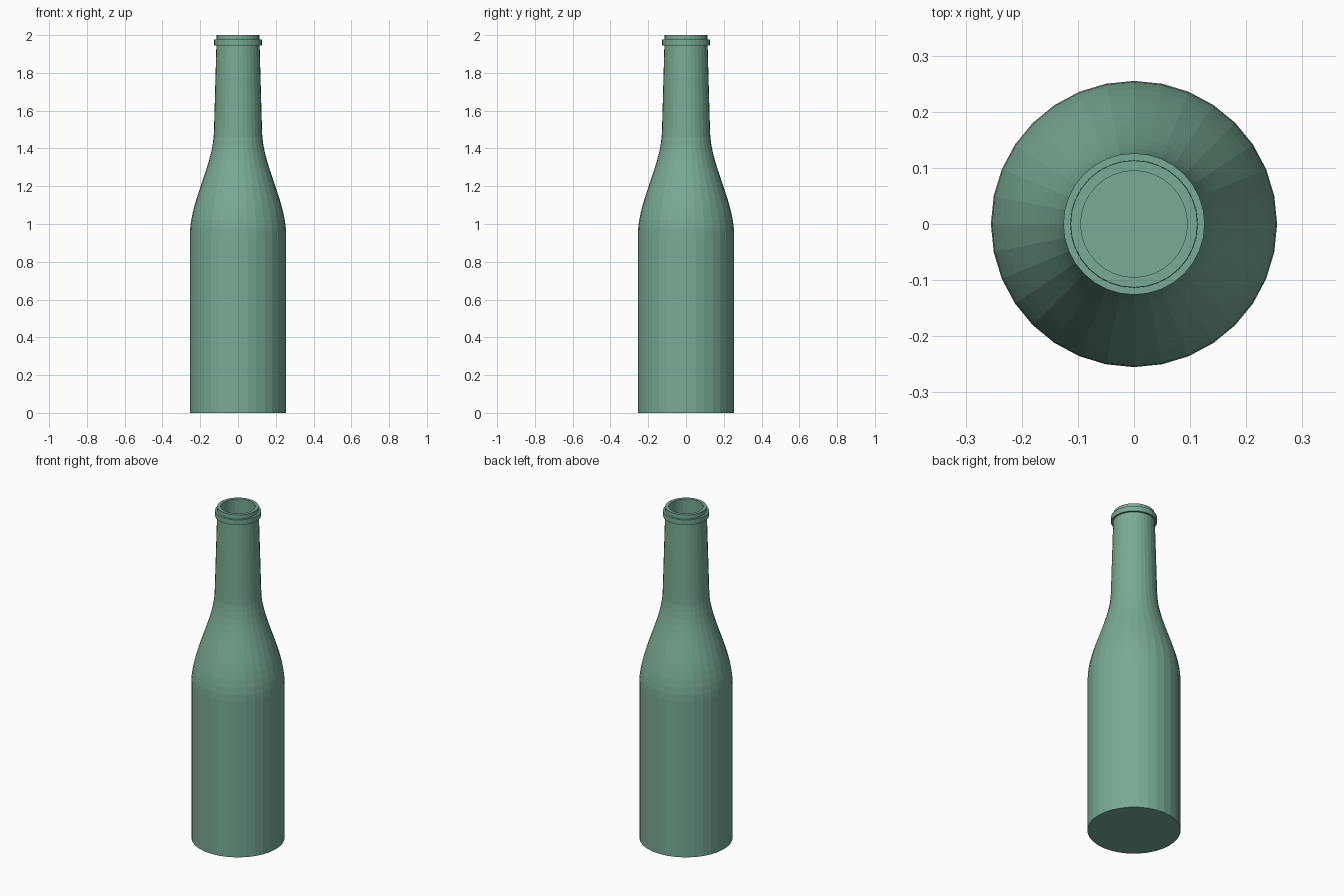
import bpy, bmesh, math

if "Cube" in bpy.data.objects:
    bpy.data.objects.remove(bpy.data.objects["Cube"])

SEGS = 32
WALL = 0.019


def lathe(name, profile, mat, closed=False):
    """Revolve an (r, z) profile around z; r = 0 gives a pole."""
    bm = bmesh.new()
    rings = []
    for r, z in profile:
        if r == 0:
            rings.append([bm.verts.new((0, 0, z))] * SEGS)
        else:
            rings.append([bm.verts.new((r * math.cos(2 * math.pi * i / SEGS),
                                        r * math.sin(2 * math.pi * i / SEGS), z))
                          for i in range(SEGS)])
    pairs = list(zip(rings, rings[1:]))
    if closed:
        pairs.append((rings[-1], rings[0]))
    for a, b in pairs:
        for i in range(SEGS):
            j = (i + 1) % SEGS
            bm.faces.new(list(dict.fromkeys((a[i], a[j], b[j], b[i]))))
    bmesh.ops.recalc_face_normals(bm, faces=bm.faces)
    me = bpy.data.meshes.new(name)
    bm.to_mesh(me)
    bm.free()
    me.materials.append(mat)
    ob = bpy.data.objects.new(name, me)
    bpy.context.collection.objects.link(ob)
    return ob


glass = bpy.data.materials.new("green_glass")
glass.diffuse_color = (0.19, 0.41, 0.30, 1)
glass.use_nodes = True
glass.node_tree.nodes["Principled BSDF"].inputs["Base Color"].default_value = glass.diffuse_color

# Shoulder: smooth S-curve from body radius to neck radius
shoulder = []
for k in range(15):
    t = k / 14
    s = t * t * (3 - 2 * t)
    shoulder.append((0.255 - 0.128 * s, 0.94 + 0.56 * t))

# Hollow bottle: outer wall up, over the lip, inner wall down to the floor
outer = [(0.255, 0)] + shoulder + [(0.113, 2.0)]
inner = [(r - WALL, z) for r, z in reversed(shoulder)]
lathe("bottle", [(0, 0)] + outer + [(0.095, 2.0)] + inner
      + [(0.255 - WALL, 0.02), (0, 0.02)], glass)

# Collar ring just below the lip
lathe("collar_ring", [(0.110, 1.945), (0.126, 1.945),
                      (0.126, 1.976), (0.110, 1.976)], glass, closed=True)
